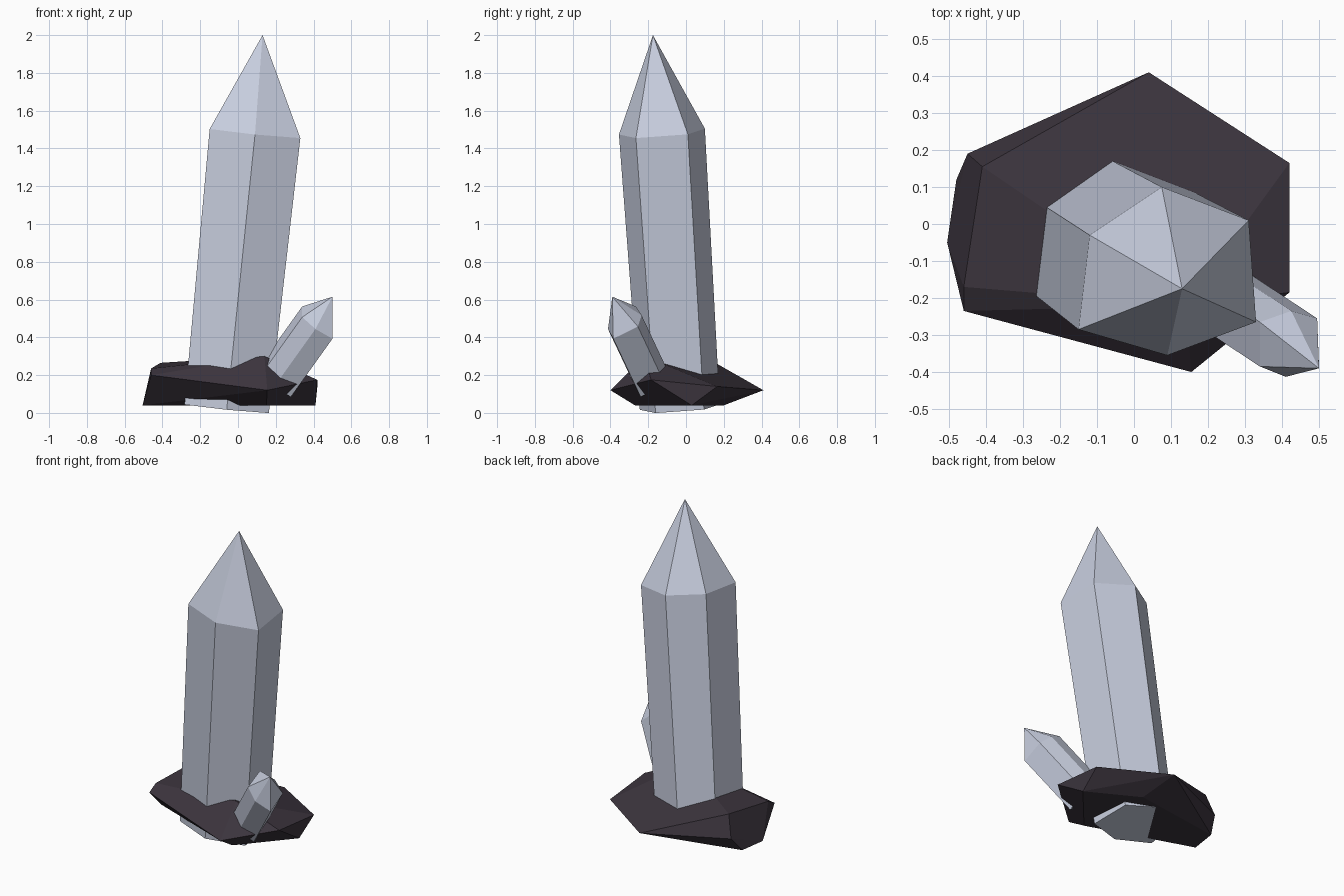
import bpy, bmesh
from mathutils import Vector

if "Cube" in bpy.data.objects:
    bpy.data.objects.remove(bpy.data.objects["Cube"])


def material(name, color):
    mat = bpy.data.materials.new(name)
    mat.diffuse_color = color
    mat.use_nodes = True
    mat.node_tree.nodes["Principled BSDF"].inputs["Base Color"].default_value = mat.diffuse_color
    return mat


def add_object(name, bm, mat):
    bmesh.ops.recalc_face_normals(bm, faces=bm.faces)
    mesh = bpy.data.meshes.new(name)
    bm.to_mesh(mesh)
    bm.free()
    mesh.materials.append(mat)
    obj = bpy.data.objects.new(name, mesh)
    bpy.context.collection.objects.link(obj)


def crystal(name, base, shoulder, tip, outline, base_scale, mat):
    """Six-sided leaning prism with a pointed end; rings lie square to its axis."""
    axis = Vector(shoulder) - Vector(base)
    bm = bmesh.new()

    def ring(center, scale):
        verts = []
        for x, y in outline:
            z = -(x * axis.x + y * axis.y) / axis.z
            verts.append(bm.verts.new(Vector(center) + scale * Vector((x, y, z))))
        return verts

    low, high = ring(base, base_scale), ring(shoulder, 1)
    apex = bm.verts.new(tip)
    bm.faces.new(low)
    n = len(outline)
    for i in range(n):
        j = (i + 1) % n
        bm.faces.new((low[i], low[j], high[j], high[i]))
        bm.faces.new((high[i], high[j], apex))
    add_object(name, bm, mat)


crystal_mat = material("pale_crystal", (0.58, 0.62, 0.74, 0.85))
rock_mat = material("dark_rock", (0.045, 0.035, 0.048, 1))

# Tall main crystal
crystal("main_crystal", (-0.06, -0.04, 0.03), (0.09, -0.135, 1.488), (0.13, -0.175, 2.0),
        [(-0.24, -0.15), (0, -0.22), (0.24, -0.13), (0.22, 0.145), (-0.015, 0.235), (-0.21, 0.105)],
        0.93, crystal_mat)

# Small side crystal
crystal("small_crystal", (0.20, -0.18, 0.17), (0.42, -0.325, 0.478), (0.50, -0.39, 0.615),
        [(-0.08, 0.06), (-0.08, -0.06), (-0.01, -0.088), (0.08, -0.06), (0.075, 0.07), (0.005, 0.09)],
        1.0, crystal_mat)

# Faceted rock base: convex hull of its corners
corners = [
    # flat underside
    (-0.505, -0.05, 0.04), (0.15, -0.27, 0.04), (0.41, 0.03, 0.04), (0.10, 0.20, 0.04), (-0.48, 0.12, 0.04),
    # widest rim
    (-0.46, -0.235, 0.20), (0.155, -0.40, 0.12), (0.42, -0.185, 0.175),
    (0.42, 0.165, 0.14), (0.04, 0.41, 0.12), (-0.45, 0.19, 0.13),
    # top
    (-0.46, -0.17, 0.235), (-0.41, 0.155, 0.265), (0.14, -0.22, 0.30),
]
bm = bmesh.new()
for co in corners:
    bm.verts.new(co)
bmesh.ops.convex_hull(bm, input=bm.verts)
bmesh.ops.dissolve_limit(bm, angle_limit=0.03, verts=bm.verts, edges=bm.edges)
add_object("rock_base", bm, rock_mat)
